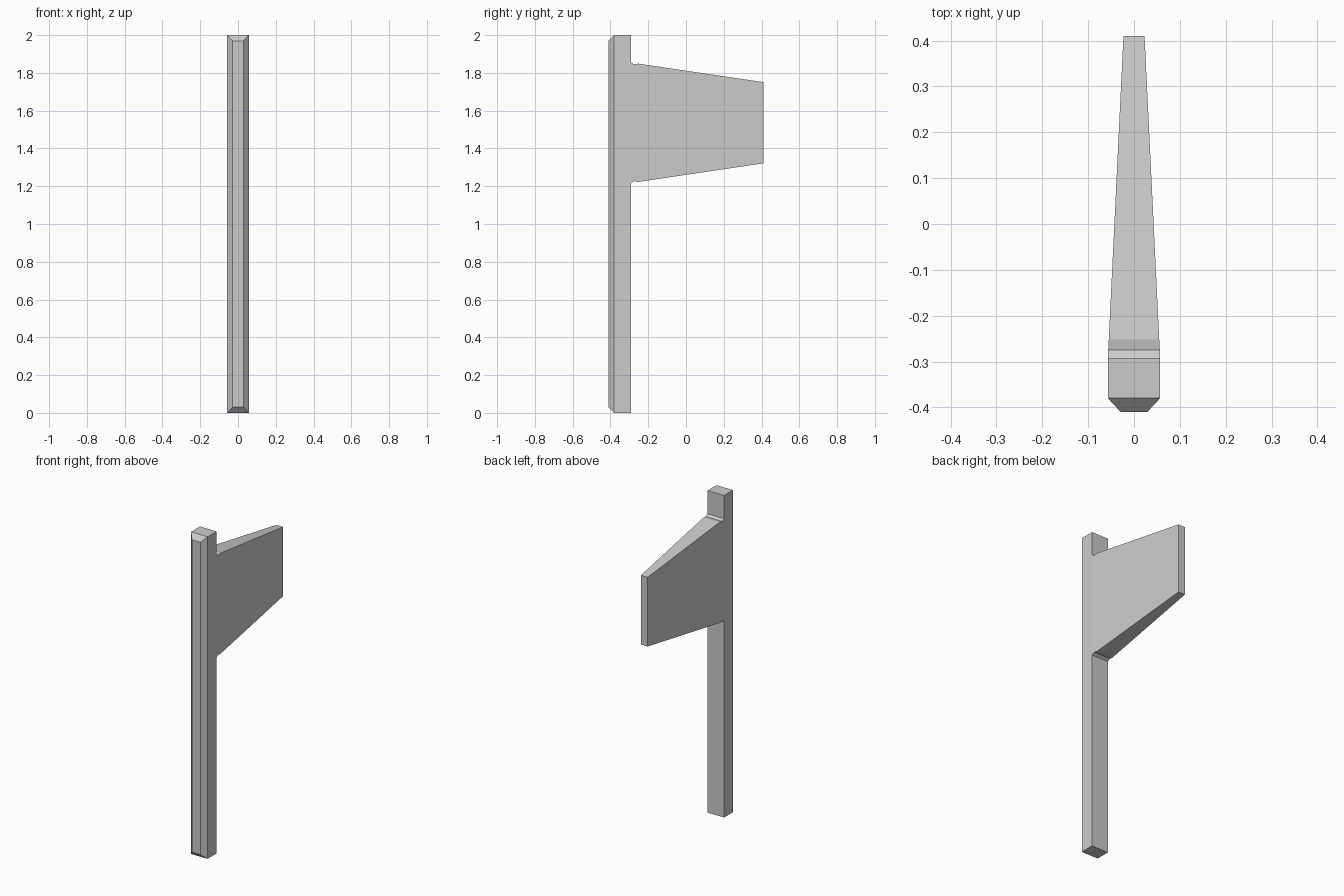
import bpy, bmesh
from mathutils import Vector

if "Cube" in bpy.data.objects:
    bpy.data.objects.remove(bpy.data.objects["Cube"])

bm = bmesh.new()


def ring(y, half_x, z_low, z_high):
    return [bm.verts.new((x, y, z)) for x, z in (
        (-half_x, z_low), (half_x, z_low), (half_x, z_high), (-half_x, z_high))]


# Post: bevelled front, square back
sections = [(-0.41, 0.029, 0.03, 1.97), (-0.38, 0.057, 0, 2), (-0.292, 0.057, 0, 2)]
rings = [ring(*s) for s in sections]
for a, b in zip(rings, rings[1:]):
    for i in range(4):
        j = (i + 1) % 4
        bm.faces.new((a[i], a[j], b[j], b[i]))
bm.faces.new(rings[0][::-1])
back = bm.faces.new(rings[-1])

# Split the post's back face at the blade's lower and upper edges
MID, ROOT = 1.536, 0.32
for z in (MID - ROOT, MID + ROOT):
    back = max((f for f in bm.faces if all(v.co.y > -0.3 for v in f.verts)),
               key=lambda f: f.calc_center_median().z)
    bmesh.ops.bisect_plane(bm, geom=[back, *back.edges, *back.verts],
                           plane_co=(0, 0, z), plane_no=(0, 0, 1))

# Blade: extruded from the back face with a small step at the root, then a taper
face = min((f for f in bm.faces if all(v.co.y > -0.3 for v in f.verts)),
           key=lambda f: abs(f.calc_center_median().z - MID))
for y, half_x, half_z in ((-0.275, 0.0563, 0.309), (-0.252, 0.055, 0.313), (0.41, 0.023, 0.215)):
    face = bmesh.ops.extrude_discrete_faces(bm, faces=[face])["faces"][0]
    for v in face.verts:
        v.co = Vector((half_x if v.co.x > 0 else -half_x, y,
                       MID + (half_z if v.co.z > MID else -half_z)))

bmesh.ops.recalc_face_normals(bm, faces=bm.faces[:])
mesh = bpy.data.meshes.new("post_with_blade")
bm.to_mesh(mesh)
bm.free()
bpy.context.collection.objects.link(bpy.data.objects.new("post_with_blade", mesh))
